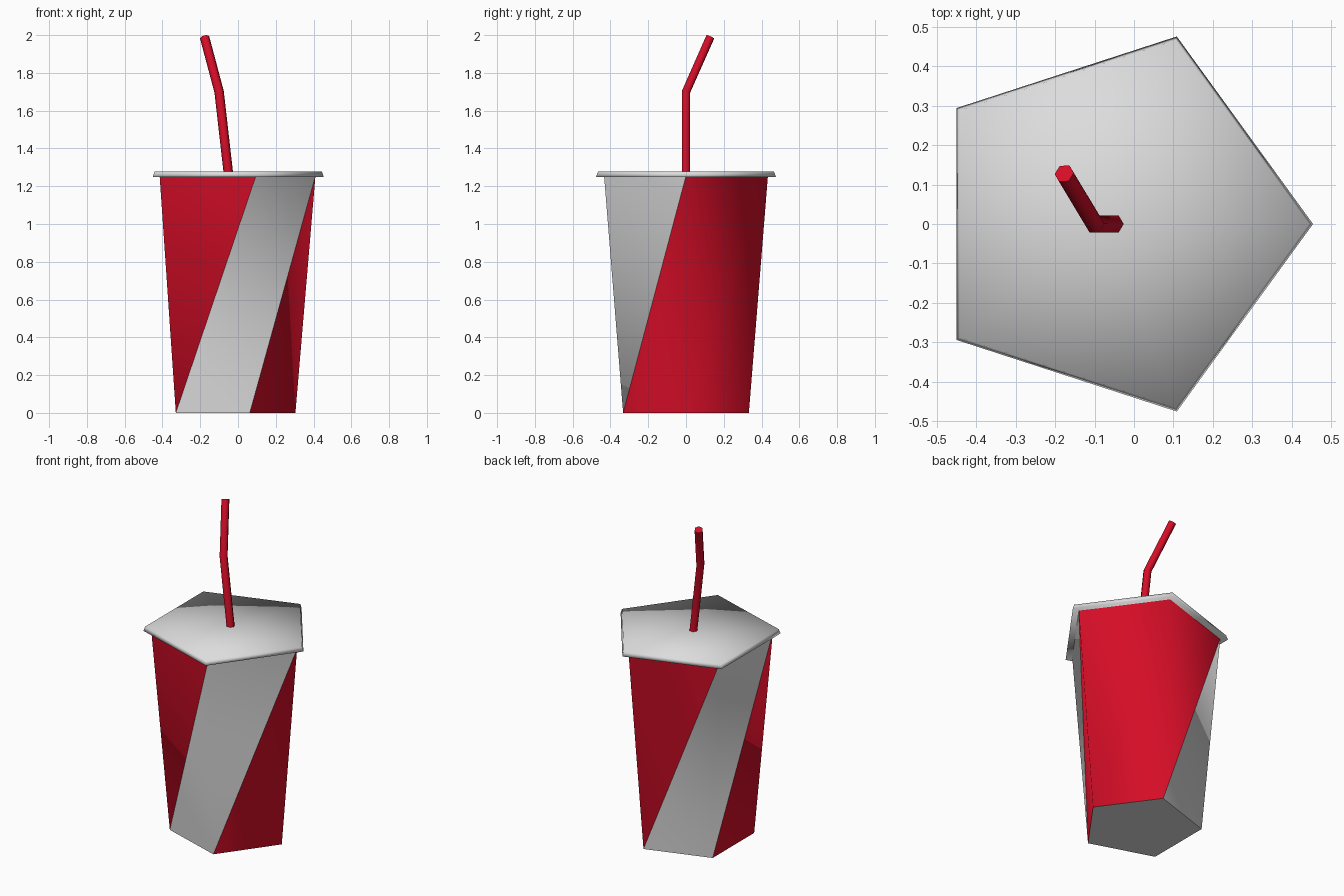
import bpy
import bmesh
import math
from mathutils import Vector

if "Cube" in bpy.data.objects:
    bpy.data.objects.remove(bpy.data.objects["Cube"], do_unlink=True)

CENTRE_X = -0.046
SIDES = 5


def make_material(name, colour):
    mat = bpy.data.materials.new(name)
    mat.use_nodes = True
    mat.diffuse_color = (*colour, 1)
    mat.node_tree.nodes["Principled BSDF"].inputs["Base Color"].default_value = (*colour, 1)
    return mat


red = make_material("red", (0.66, 0.004, 0.02))
pale_grey = make_material("pale grey", (0.72, 0.72, 0.72))


def ring(bm, radius, centre, sides, direction=(0, 0, 1)):
    """Regular ring of vertices facing along a direction."""
    turn = Vector((0, 0, 1)).rotation_difference(Vector(direction))
    verts = []
    for i in range(sides):
        a = math.tau * i / sides
        spoke = Vector((math.cos(a), math.sin(a), 0)) * radius
        verts.append(bm.verts.new(Vector(centre) + turn @ spoke))
    return verts


def bridge(bm, low, high):
    n = len(low)
    for i in range(n):
        j = (i + 1) % n
        bm.faces.new((low[i], low[j], high[j], high[i]))


def finish(bm, name, materials):
    bmesh.ops.recalc_face_normals(bm, faces=bm.faces)
    for f in bm.faces:
        f.smooth = True
    mesh = bpy.data.meshes.new(name)
    bm.to_mesh(mesh)
    bm.free()
    for m in materials:
        mesh.materials.append(m)
    obj = bpy.data.objects.new(name, mesh)
    bpy.context.collection.objects.link(obj)
    return obj


# Cup: tapered pentagon whose sides split on the diagonal into spiral stripes
bm = bmesh.new()
low = ring(bm, 0.35, (CENTRE_X, 0, 0), SIDES)
high = ring(bm, 0.456, (CENTRE_X, 0, 1.255), SIDES)
grey_stripes = (1, 3)
for i in range(SIDES):
    j, k = (i + 1) % SIDES, (i + 2) % SIDES
    stripe = (bm.faces.new((low[i], low[j], high[j])),
              bm.faces.new((low[j], high[k], high[j])))
    for f in stripe:
        f.material_index = 1 if i in grey_stripes else 0
base = bm.faces.new(low[::-1])
base.material_index = 1
for e in bm.edges:
    if base in e.link_faces or len({f.material_index for f in e.link_faces}) > 1:
        e.smooth = False
finish(bm, "cup", [red, pale_grey])

# Lid: thin pentagon plate with a slightly sloped rim and a fan on top
bm = bmesh.new()
under = ring(bm, 0.5, (CENTRE_X, 0, 1.25), SIDES)
upper = ring(bm, 0.49, (CENTRE_X, 0, 1.277), SIDES)
bridge(bm, under, upper)
bm.faces.new(under[::-1])
hub = bm.verts.new((CENTRE_X, 0, 1.277))
for i in range(SIDES):
    bm.faces.new((upper[i], upper[(i + 1) % SIDES], hub))
finish(bm, "lid", [pale_grey])

# Straw: six-sided tube with one mitred bend
bm = bmesh.new()
path = [Vector(p) for p in ((-0.05, 0, 1.26), (-0.1, 0, 1.7), (-0.177, 0.128, 1.989))]
first = (path[1] - path[0]).normalized()
last = (path[2] - path[1]).normalized()
directions = (first, first + last, last)
rings = [ring(bm, 0.025, p, 6, d) for p, d in zip(path, directions)]
for a, b in zip(rings, rings[1:]):
    bridge(bm, a, b)
ends = [bm.faces.new(rings[0][::-1]), bm.faces.new(rings[-1])]
for f in ends:
    for e in f.edges:
        e.smooth = False
finish(bm, "straw", [red])
